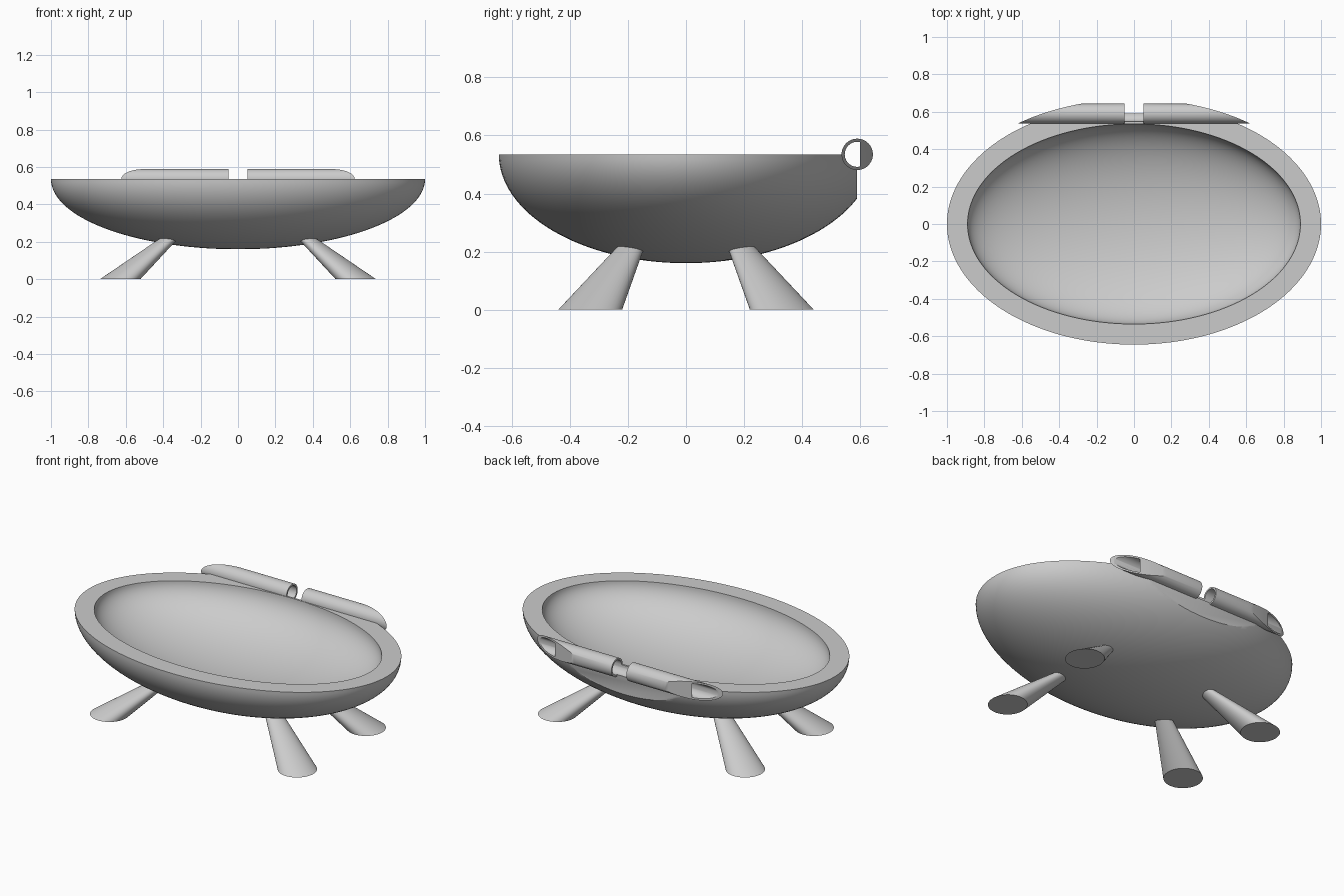
import bpy, bmesh
from math import sin, cos, pi, radians

if "Cube" in bpy.data.objects:
    bpy.data.objects.remove(bpy.data.objects["Cube"])

grey = bpy.data.materials.new("light grey")
grey.use_nodes = True
COLOUR = (0.6, 0.6, 0.6, 1)
grey.diffuse_color = COLOUR
grey.node_tree.nodes["Principled BSDF"].inputs["Base Color"].default_value = COLOUR

RIM = 0.535      # height of the rim and the hinge axis
HINGE_Y = 0.59   # hinge axis and flat back face


def loft(name, rings, segments=96):
    """Skin closed elliptical rings, each (centre, rx, ry, axis), and cap the ends."""
    bm = bmesh.new()
    loops = []
    for (cx, cy, cz), ra, rb, axis in rings:
        loop = []
        for i in range(segments):
            u = ra * cos(2 * pi * i / segments)
            v = rb * sin(2 * pi * i / segments)
            p = (cx + u, cy + v, cz) if axis == "Z" else (cx, cy + u, cz + v)
            loop.append(bm.verts.new(p))
        loops.append(loop)
    for a, b in zip(loops, loops[1:]):
        for i in range(segments):
            j = (i + 1) % segments
            bm.faces.new((a[i], a[j], b[j], b[i]))
    bm.faces.new(loops[0][::-1])
    bm.faces.new(loops[-1])
    bmesh.ops.recalc_face_normals(bm, faces=bm.faces)
    mesh = bpy.data.meshes.new(name)
    bm.to_mesh(mesh)
    bm.free()
    obj = bpy.data.objects.new(name, mesh)
    bpy.context.collection.objects.link(obj)
    mesh.materials.append(grey)
    return obj


def activate(obj):
    bpy.ops.object.select_all(action="DESELECT")
    obj.select_set(True)
    bpy.context.view_layer.objects.active = obj


def boolean(obj, cutter, operation):
    mod = obj.modifiers.new("cut", "BOOLEAN")
    mod.operation, mod.object, mod.solver = operation, cutter, "EXACT"
    activate(obj)
    bpy.ops.object.modifier_apply(modifier=mod.name)


def x_cylinder(name, x0, x1, radius):
    ends = [((x, HINGE_Y, RIM), radius, radius, "X") for x in (x0, x1)]
    return loft(name, ends, 64)


def oval_prism(name, rx, ry):
    return loft(name, [((0, 0, z), rx, ry, "Z") for z in (0.3, 0.8)], 256)


# Hollow bowl: outer half ellipsoid up to the rim, then back down the inside
def half_shell(rx, ry, rz, steps=32):
    angles = [radians(1) + (pi / 2 - radians(1)) * i / steps for i in range(steps + 1)]
    return [((0, 0, RIM - rz * cos(t)), rx * sin(t), ry * sin(t), "Z") for t in angles]


bowl = loft("bowl", half_shell(1, 0.645, 0.375) + half_shell(0.89, 0.535, 0.265)[::-1], 128)

# Cutters for the flat back, the hinge bore and the curved hinge ends
bpy.ops.mesh.primitive_cube_add(size=2, location=(0, HINGE_Y + 1, RIM))
back_cutter = bpy.context.object
bore = x_cylinder("bore_cutter", -0.9, 0.9, 0.043)
bore_limit = oval_prism("bore_limit", 1.25, 0.645)
end_limit = oval_prism("end_limit", 1.045, 0.668)
boolean(bore, bore_limit, "INTERSECT")
boolean(bowl, back_cutter, "DIFFERENCE")
boolean(bowl, bore, "DIFFERENCE")

parts = [bowl]

# Hinge barrels, one on each side of the gap
for side, s in (("left", 1), ("right", -1)):
    barrel = x_cylinder(side + "_hinge_barrel", 0.05 * s, 0.75 * s, 0.054)
    boolean(barrel, end_limit, "INTERSECT")
    boolean(barrel, bore, "DIFFERENCE")
    parts.append(barrel)

for cutter in (back_cutter, bore, bore_limit, end_limit):
    bpy.data.objects.remove(cutter)

# Four splayed legs, flaring to the feet
for side, s in (("left", 1), ("right", -1)):
    for end, e in (("front", -1), ("back", 1)):
        foot = ((0.63 * s, 0.33 * e, 0), 0.108, 0.11, "Z")
        top = ((0.33 * s, 0.168 * e, 0.25), 0.04, 0.037, "Z")
        parts.append(loft(f"{end}_{side}_leg", [foot, top], 48))

for part in parts:
    activate(part)
    bpy.ops.object.shade_smooth_by_angle(angle=radians(30))
